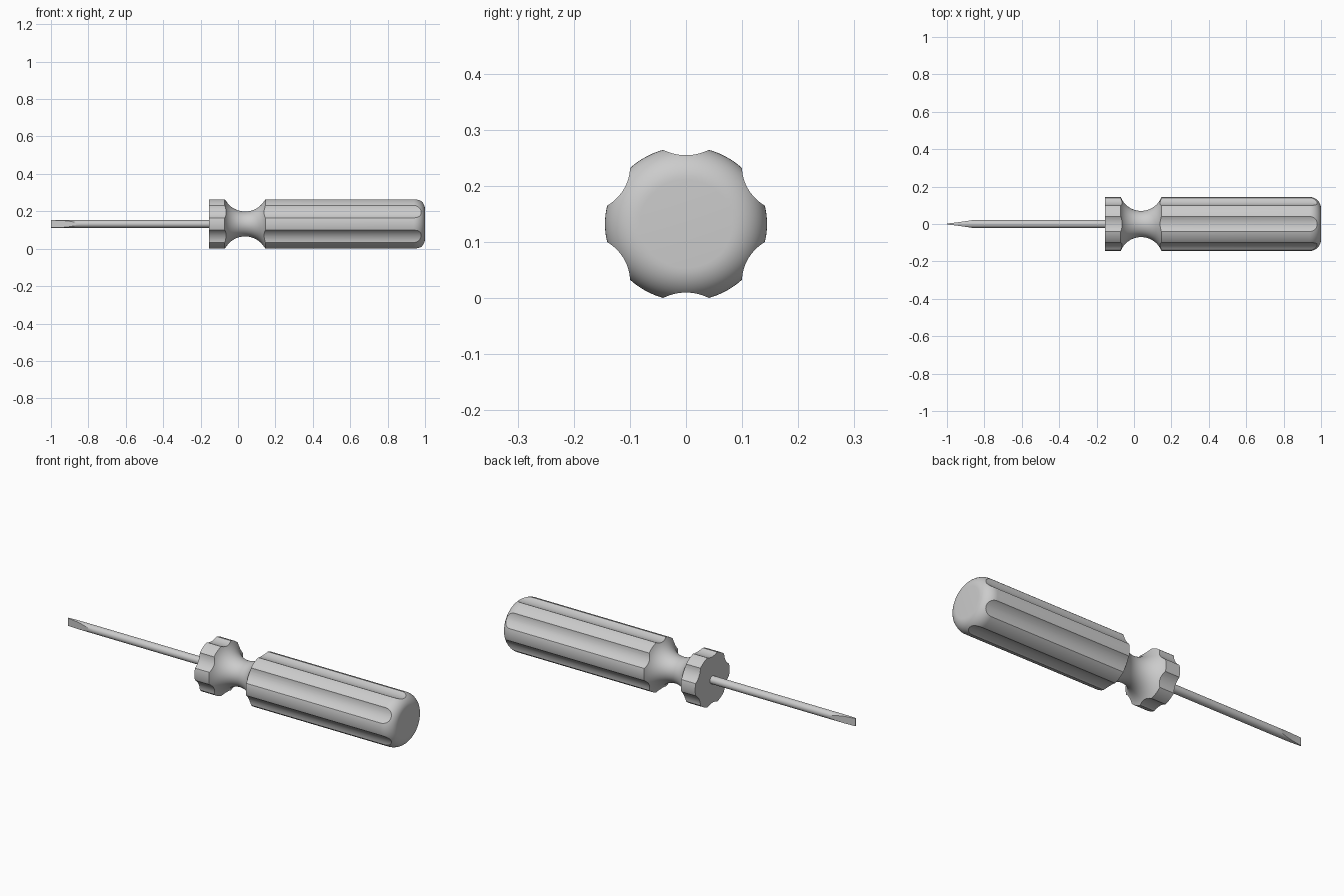
import bpy, bmesh, math
from mathutils import Matrix, Vector

if "Cube" in bpy.data.objects:
    bpy.data.objects.remove(bpy.data.objects["Cube"])

R = 0.1445            # handle radius
AXIS_Z = 0.1322       # height of the long axis
FLAT = Matrix.Translation((0, 0, AXIS_Z)) @ Matrix.Diagonal((1, 1, 0.952, 1))

grey = bpy.data.materials.new("plain grey")
grey.use_nodes = True
COLOUR = (0.6, 0.6, 0.6, 1)
grey.diffuse_color = COLOUR
grey.node_tree.nodes["Principled BSDF"].inputs["Base Color"].default_value = COLOUR


def make_object(name, bm):
    bmesh.ops.recalc_face_normals(bm, faces=bm.faces)
    mesh = bpy.data.meshes.new(name)
    bm.to_mesh(mesh)
    bm.free()
    mesh.materials.append(grey)
    obj = bpy.data.objects.new(name, mesh)
    bpy.context.collection.objects.link(obj)
    return obj


def lathe(name, profile, sides):
    """Solid of revolution about x from (x, radius) points."""
    bm = bmesh.new()
    rings = []
    for x, r in profile:
        rings.append([bm.verts.new((x, r * math.cos(a), r * math.sin(a)))
                      for a in (math.tau * i / sides for i in range(sides))])
    for a, b in zip(rings, rings[1:]):
        for i in range(sides):
            j = (i + 1) % sides
            bm.faces.new((a[i], a[j], b[j], b[i]))
    bm.faces.new(rings[0])
    bm.faces.new(rings[-1])
    return make_object(name, bm)


def cut_and_finish(obj, cutter):
    """Cut, flatten slightly, raise to the axis and smooth."""
    cutter.hide_render = True
    mod = obj.modifiers.new("cut", "BOOLEAN")
    mod.object = cutter
    mod.operation = "DIFFERENCE"
    mod.solver = "EXACT"
    bpy.ops.object.select_all(action="DESELECT")
    bpy.context.view_layer.objects.active = obj
    obj.select_set(True)
    bpy.ops.object.modifier_apply(modifier=mod.name)
    bpy.data.objects.remove(cutter)
    obj.data.transform(FLAT)
    bpy.ops.object.shade_smooth_by_angle(angle=math.radians(25))


# Handle: collar, concave neck, grip and rounded butt
neck_x, neck_r, half = 0.038, 0.070, 0.109
sag = R - neck_r
arc_r = (half ** 2 + sag ** 2) / (2 * sag)
sweep = math.asin(half / arc_r)
profile = [(-0.155, R)]
for i in range(25):
    a = sweep * (i / 12 - 1)
    profile.append((neck_x + arc_r * math.sin(a), neck_r + arc_r * (1 - math.cos(a))))
fillet = 0.062
for i in range(13):
    a = math.pi / 2 * i / 12
    profile.append((1 - fillet + fillet * math.sin(a), R - fillet + fillet * math.cos(a)))
handle = lathe("handle", profile, 96)

# Six finger flutes along the handle
flute_r, floor_r = 0.0865, 0.1285
bm = bmesh.new()
for k in range(6):
    a = math.radians(30 + 60 * k)
    d = floor_r + flute_r
    place = Matrix.Translation((0.4, d * math.cos(a), d * math.sin(a)))
    bmesh.ops.create_cone(bm, cap_ends=True, segments=72, radius1=flute_r, radius2=flute_r,
                          depth=1.6, matrix=place @ Matrix.Rotation(math.pi / 2, 4, "Y"))
cut_and_finish(handle, make_object("flute_cutter", bm))

# Shaft, ground on both sides to a flat blade
shaft = lathe("shaft", [(-1, 0.0215), (-0.84, 0.0215), (-0.14, 0.0215)], 40)
bm = bmesh.new()
for side in (1, -1):
    steps = [i / 8 for i in range(10)]
    outline = [(-1 + 0.14 * t, side * (0.003 + 0.0185 * t ** 1.25)) for t in steps]
    outline = [(-1.05, side * 0.003)] + outline + [(outline[-1][0], side * 0.1), (-1.05, side * 0.1)]
    base = bm.faces.new([bm.verts.new((x, y, -0.1)) for x, y in outline])
    grown = bmesh.ops.extrude_face_region(bm, geom=[base])["geom"]
    bmesh.ops.translate(bm, vec=Vector((0, 0, 0.2)),
                        verts=[v for v in grown if isinstance(v, bmesh.types.BMVert)])
cut_and_finish(shaft, make_object("blade_cutter", bm))
